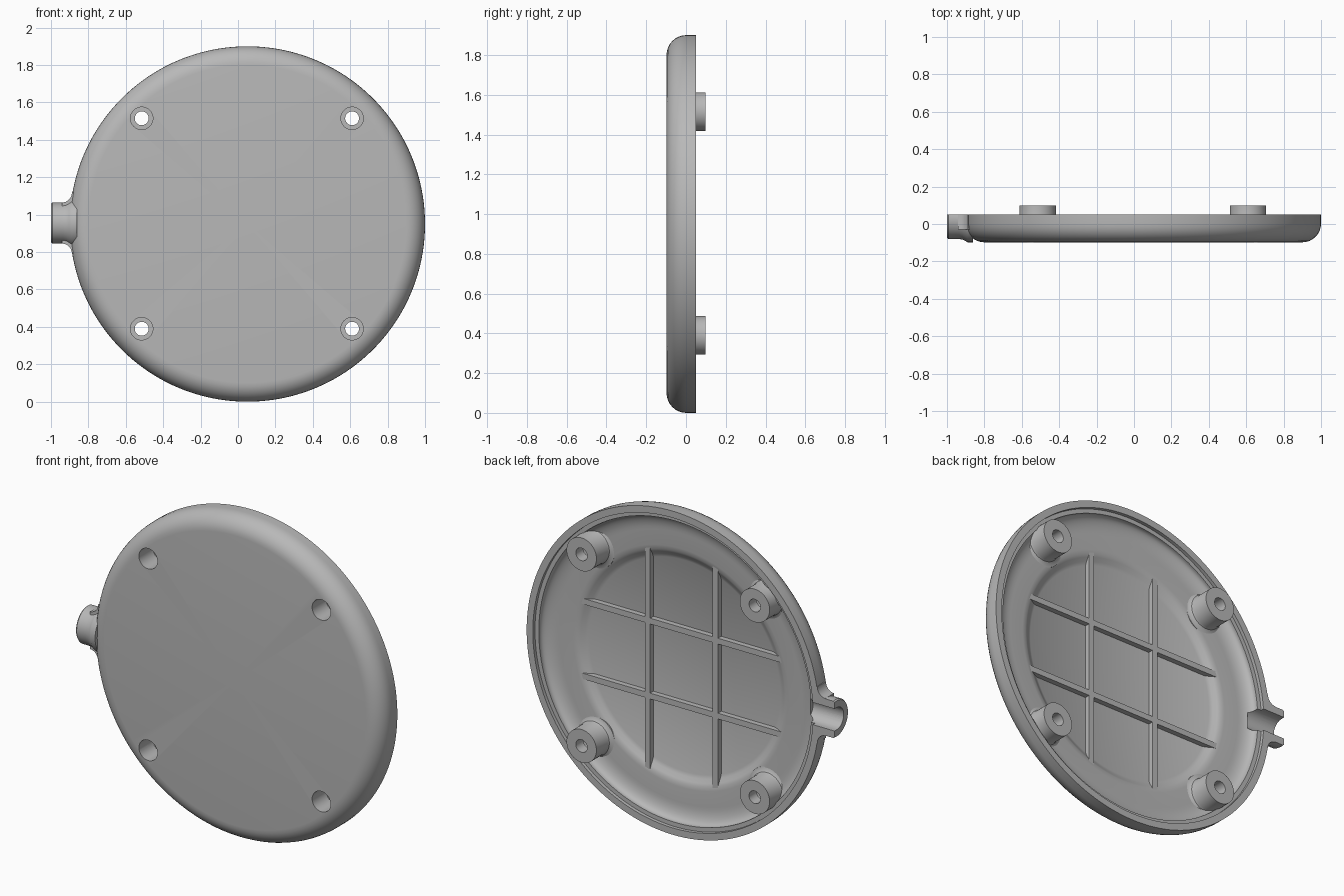
import bpy, bmesh, math
from math import sin, cos, pi

cube = bpy.data.objects.get("Cube")
if cube:
    bpy.data.objects.remove(cube, do_unlink=True)

grey = bpy.data.materials.new("plain grey")
grey.use_nodes = True
GREY = (0.48, 0.48, 0.48, 1)
grey.diffuse_color = GREY
grey.node_tree.nodes["Principled BSDF"].inputs["Base Color"].default_value = GREY

CX, CZ, R = 0.05, 0.95, 0.95
FRONT, RIM, BOSS_TOP = -0.098, 0.05, 0.098
PORT_Y = 0.03


def finish(name, bm):
    bmesh.ops.remove_doubles(bm, verts=bm.verts, dist=1e-5)
    bmesh.ops.recalc_face_normals(bm, faces=bm.faces)
    mesh = bpy.data.meshes.new(name)
    bm.to_mesh(mesh)
    bm.free()
    mesh.materials.append(grey)
    ob = bpy.data.objects.new(name, mesh)
    bpy.context.collection.objects.link(ob)
    return ob


def lathe(name, profile, place, steps=64):
    """Turn a closed (radius, along) outline; place maps a, b, along to a point."""
    bm = bmesh.new()
    rings = []
    for i in range(steps):
        t = 2 * pi * i / steps
        rings.append([bm.verts.new(place(r * cos(t), r * sin(t), h)) for r, h in profile])
    n = len(profile)
    for i in range(steps):
        a, b = rings[i], rings[(i + 1) % steps]
        for j in range(n):
            k = (j + 1) % n
            if profile[j][0] == 0 and profile[k][0] == 0:
                continue
            if profile[j][0] == 0:
                bm.faces.new((a[j], a[k], b[k]))
            elif profile[k][0] == 0:
                bm.faces.new((a[j], a[k], b[j]))
            else:
                bm.faces.new((a[j], a[k], b[k], b[j]))
    return finish(name, bm)


def along_y(cx, cz):
    return lambda a, b, h: (cx + a, h, cz + b)


def along_x(a, b, h):
    return (h, PORT_Y + a, CZ + 0.005 + b)


def box(name, lo, hi):
    bm = bmesh.new()
    bmesh.ops.create_cube(bm, size=1)
    for v in bm.verts:
        v.co = [(l + h) / 2 + c * (h - l) for c, l, h in zip(v.co, lo, hi)]
    return finish(name, bm)


def cut(ob, cutter):
    mod = ob.modifiers.new("cut", "BOOLEAN")
    mod.operation, mod.solver, mod.object = "DIFFERENCE", "EXACT", cutter
    bpy.context.view_layer.objects.active = ob
    bpy.ops.object.modifier_apply(modifier=mod.name)


def smooth(ob):
    bpy.ops.object.select_all(action="DESELECT")
    ob.select_set(True)
    bpy.context.view_layer.objects.active = ob
    bpy.ops.object.shade_smooth_by_angle(angle=math.radians(32))


# Round shell: rounded outer edge, stepped rim, coved inside, recessed floor
quarter = [i * pi / 16 for i in range(9)]
outer = [(R - 0.1 + 0.1 * sin(t), FRONT + 0.1 - 0.1 * cos(t)) for t in quarter]
cove = [(0.79 + 0.095 * cos(t), 0.02 - 0.045 * sin(t)) for t in quarter]
floor = [(0.7, -0.027), (0.675, -0.03), (0.66, -0.038), (0.64, -0.051), (0.62, -0.06)]
profile = ([(0, FRONT)] + outer + [(R, RIM), (0.91, RIM), (0.91, 0.03), (0.885, 0.03)]
           + cove + floor + [(0, -0.06)])
shell = lathe("shell", profile, along_y(CX, CZ), 160)

# Cable port on the side
port = lathe("cable_port", [(0, -1), (0.104, -1), (0.11, -0.992), (0.11, -0.935),
                            (0.113, -0.918), (0.12, -0.903), (0.128, -0.89),
                            (0.128, -0.86), (0, -0.86)], along_x)
trim = box("port_trim", (-1.2, RIM, 0.5), (-0.7, 0.4, 1.4))
cut(port, trim)

# Fillets where the port meets the shell edge, above and below
for side in (-1, 1):
    bm = bmesh.new()
    arc = [(-0.94 + 0.052 * sin(t), 0.165 - 0.055 * cos(t)) for t in quarter]
    outline = arc + [(-0.86, 0.165), (-0.86, 0.09), (-0.94, 0.09)]
    face = bm.faces.new([bm.verts.new((x, -0.03, CZ + 0.005 + side * z)) for x, z in outline])
    top = bmesh.ops.extrude_face_region(bm, geom=[face])["geom"]
    for v in top:
        if isinstance(v, bmesh.types.BMVert):
            v.co.y = RIM
    fillet = finish("port_fillet_" + ("lower" if side < 0 else "upper"), bm)
    smooth(fillet)

# Open channel through the port and the shell wall
channel = lathe("channel_cutter", [(0, -1.1), (0.065, -1.1), (0.065, -0.8), (0, -0.8)], along_x)
slot = box("slot_cutter", (-1.1, PORT_Y, CZ - 0.06), (-0.8, 0.3, CZ + 0.07))
for part in (shell, port):
    cut(part, channel)
    cut(part, slot)

# Screw bosses with recessed holes opening at the front
boss_outline = [(0.06, -0.05), (0.06, 0.03), (0.037, 0.03), (0.037, BOSS_TOP),
                (0.097, BOSS_TOP), (0.097, -0.005), (0.101, -0.016),
                (0.112, -0.024), (0.128, -0.028), (0.128, -0.04)]
helpers = [trim, channel, slot]
for side, x in (("right", -0.515), ("left", 0.61)):
    for level, z in (("lower", 0.39), ("upper", 1.515)):
        boss = lathe(f"screw_boss_{level}_{side}", boss_outline, along_y(x, z), 48)
        smooth(boss)
        drill = lathe("drill", [(0, -0.3), (0.06, -0.3), (0.06, 0.09), (0, 0.09)],
                      along_y(x, z), 48)
        cut(shell, drill)
        helpers.append(drill)

# Crossed stiffening ribs on the floor
for name, s in (("first", -0.22), ("second", 0.22)):
    box(f"upright_rib_{name}", (CX + s - 0.017, -0.075, CZ - 0.65),
        (CX + s + 0.017, -0.029, CZ + 0.65))
    box(f"level_rib_{name}", (CX - 0.65, -0.075, CZ + s - 0.017),
        (CX + 0.65, -0.0292, CZ + s + 0.017))

smooth(shell)
smooth(port)
for ob in helpers:
    bpy.data.objects.remove(ob, do_unlink=True)
